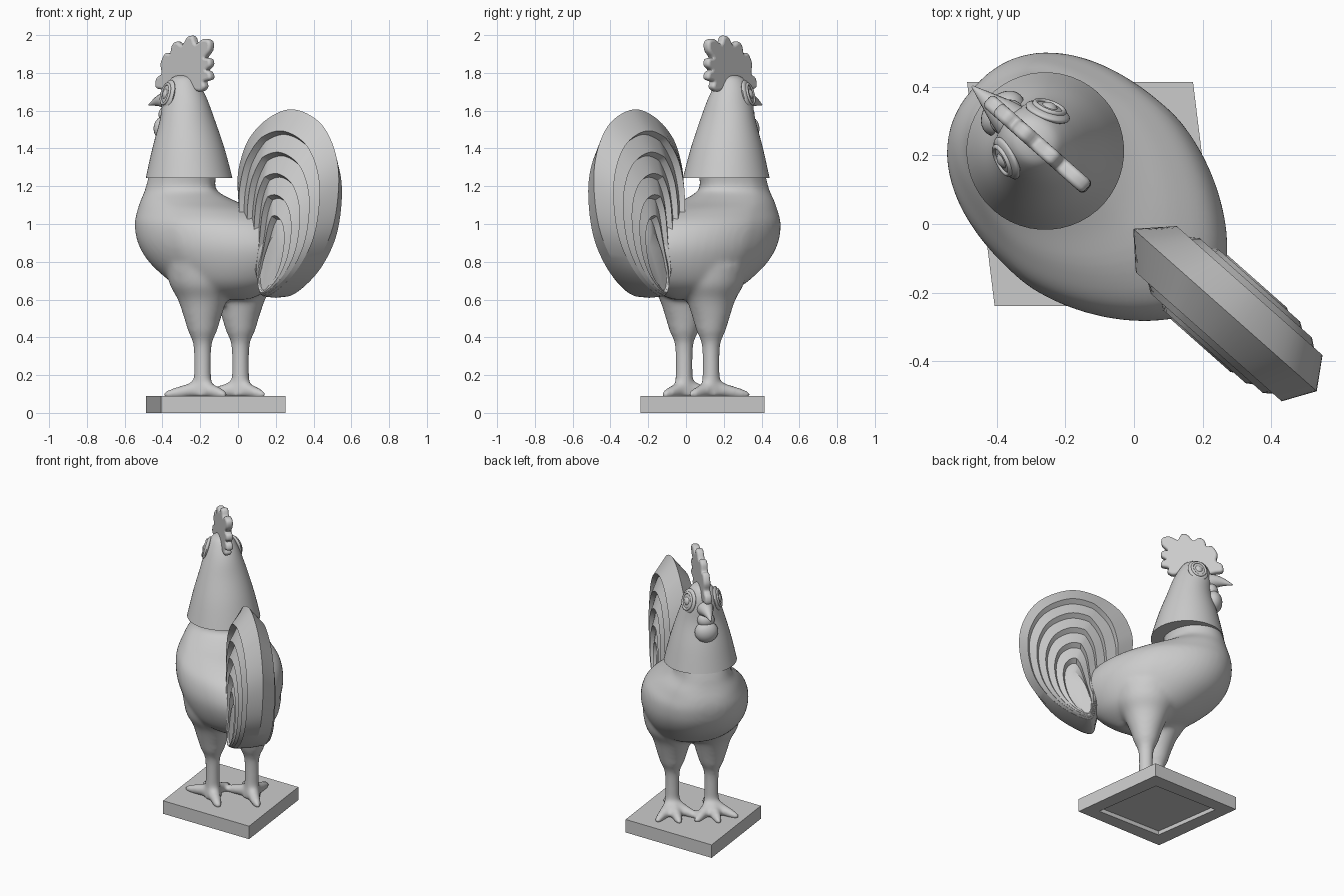
import bpy, bmesh, math
from mathutils import Vector, Matrix

if "Cube" in bpy.data.objects:
    bpy.data.objects.remove(bpy.data.objects["Cube"])

# Built in a local frame: +x = tail direction, y = sideways; then turned about z
TURN = Matrix.Rotation(math.radians(-41.5), 4, 'Z') @ Matrix.Translation((0, -0.012, 0))


def finish(name, bm, angle=40):
    bmesh.ops.recalc_face_normals(bm, faces=bm.faces[:])
    me = bpy.data.meshes.new(name)
    bm.to_mesh(me)
    bm.free()
    ob = bpy.data.objects.new(name, me)
    bpy.context.collection.objects.link(ob)
    ob.matrix_world = TURN
    bpy.ops.object.select_all(action='DESELECT')
    ob.select_set(True)
    bpy.context.view_layer.objects.active = ob
    if angle:
        bpy.ops.object.shade_smooth_by_angle(angle=math.radians(angle))
    return ob


def spline(pts, n=4, closed=False):
    """Catmull-Rom through tuples of any size."""
    out, m = [], len(pts)
    get = (lambda i: pts[i % m]) if closed else (lambda i: pts[max(0, min(m - 1, i))])
    for i in range(m if closed else m - 1):
        for k in range(n):
            t = k / n
            out.append(tuple(0.5 * (2 * b + (c - a) * t + (2 * a - 5 * b + 4 * c - d) * t * t
                                    + (3 * b - a - 3 * c + d) * t ** 3)
                             for a, b, c, d in zip(get(i - 1), get(i), get(i + 1), get(i + 2))))
    return out if closed else out + [tuple(pts[-1])]


def skin(bm, rings, caps=True):
    vs = [[bm.verts.new(p) for p in r] for r in rings]
    n = len(vs[0])
    for a, b in zip(vs, vs[1:]):
        for i in range(n):
            bm.faces.new((a[i], a[(i + 1) % n], b[(i + 1) % n], b[i]))
    if caps:
        bm.faces.new(vs[0])
        bm.faces.new(vs[-1])


def loft(bm, rows, y=0, front=2.0, rear=2.0, seg=48):
    """Horizontal sections (z, front x, rear x, half width); front/rear = squareness."""
    rings = []
    for z, f, r, b in spline(rows):
        ring = []
        for i in range(seg):
            a = 2 * math.pi * i / seg
            c, s = math.cos(a), math.sin(a)
            p = rear if c > 0 else front
            ring.append(((f + r) / 2 + (r - f) / 2 * math.copysign(abs(c) ** (2 / p), c),
                         y + b * math.copysign(abs(s) ** (2 / p), s), z))
        rings.append(ring)
    skin(bm, rings)


def sweep(bm, rows, seg=16):
    """Tapered tube through (x, y, z, radius)."""
    pts, rings = spline(rows), []
    for i, p in enumerate(pts):
        d = Vector(pts[min(i + 1, len(pts) - 1)][:3]) - Vector(pts[max(i - 1, 0)][:3])
        q = d.to_track_quat('Z', 'Y')
        rings.append([Vector(p[:3]) + q @ Vector((p[3] * math.cos(2 * math.pi * k / seg),
                                                  p[3] * math.sin(2 * math.pi * k / seg), 0))
                      for k in range(seg)])
    skin(bm, rings)


def ball(bm, mat, size):
    bmesh.ops.create_uvsphere(bm, u_segments=28, v_segments=16, radius=1,
                              matrix=mat @ Matrix.Diagonal((*size, 1)))


# Diamond-shaped plinth with a recess underneath
bm = bmesh.new()
skin(bm, [[(-0.64, 0, z), (-0.146, -0.437, z), (0.348, 0, z), (-0.146, 0.437, z)] for z in (0, 0.09)])
bmesh.ops.recalc_face_normals(bm, faces=bm.faces[:])
under = min(bm.faces, key=lambda f: f.calc_center_median().z)
bmesh.ops.inset_region(bm, faces=[under], thickness=0.13)
bmesh.ops.inset_region(bm, faces=[under], thickness=0.004, depth=-0.025)
finish("plinth", bm, 0)

# Body, legs and feet fused into one smooth form: square chest, tapered rear
bm = bmesh.new()
loft(bm, [(0.60, -0.17, 0.08, 0.08), (0.64, -0.28, 0.17, 0.18), (0.70, -0.39, 0.25, 0.25),
          (0.80, -0.52, 0.31, 0.305), (0.90, -0.59, 0.32, 0.33), (1.00, -0.615, 0.26, 0.32),
          (1.07, -0.61, 0.12, 0.275), (1.12, -0.595, -0.05, 0.235), (1.17, -0.58, -0.17, 0.19),
          (1.21, -0.57, -0.19, 0.175), (1.30, -0.54, -0.17, 0.17)], front=2.3, rear=1.65)
for side in (-1, 1):
    x, y = -0.106 + 0.028 * side, 0.12 * side
    loft(bm, [(z, x - r, x + r, r * 0.93 if z > 0.55 else r) for z, r in
              ((0.085, 0.06), (0.13, 0.052), (0.2, 0.046), (0.36, 0.049), (0.43, 0.076),
               (0.5, 0.097), (0.6, 0.135), (0.68, 0.18), (0.78, 0.20))], y=y, seg=24)
    for ang, length in ((180, 0.21), (138, 0.21), (222, 0.21), (0, 0.17)):
        c, s = math.cos(math.radians(ang)), math.sin(math.radians(ang))
        sweep(bm, [(x + c * length * t, y + s * length * t, z, r) for t, z, r in
                   ((0, 0.135, 0.047), (0.4, 0.115, 0.038), (0.8, 0.1, 0.028), (1, 0.093, 0.014))])
body = finish("body_and_legs", bm)
rm = body.modifiers.new("fuse", 'REMESH')
rm.mode, rm.voxel_size, rm.use_smooth_shade = 'VOXEL', 0.013, True
sm = body.modifiers.new("blend", 'SMOOTH')
sm.factor, sm.iterations = 0.5, 14

# Neck cape with a sharp lower rim, running up into the head
bm = bmesh.new()
loft(bm, [(1.243, -0.565, -0.105, 0.23), (1.40, -0.53, -0.15, 0.193), (1.55, -0.49, -0.205, 0.15),
          (1.65, -0.485, -0.24, 0.118), (1.72, -0.475, -0.275, 0.092), (1.77, -0.445, -0.31, 0.06),
          (1.79, -0.40, -0.35, 0.015)])
finish("neck_and_head", bm)

# Beak
bm = bmesh.new()
sweep(bm, [(-0.44, 0, 1.645, 0.06), (-0.50, 0, 1.655, 0.046), (-0.555, 0, 1.65, 0.027),
           (-0.62, 0, 1.63, 0.003)])
finish("beak", bm)

# Rounded wattle below the beak
bm = bmesh.new()
ball(bm, Matrix.Translation((-0.50, 0, 1.505)), (0.055, 0.075, 0.07))
ball(bm, Matrix.Translation((-0.485, 0, 1.58)), (0.045, 0.055, 0.05))
finish("wattle", bm)

# Eyes: bulging socket, raised ring and domed centre
bm = bmesh.new()
for side in (-1, 1):
    rot = Matrix.Translation((-0.405, 0.09 * side, 1.685)) @ Matrix.Rotation(math.radians(22 * side), 4, 'Z') \
        @ Matrix.Rotation(math.radians(14 * side), 4, 'X')
    ball(bm, rot, (0.068, 0.02, 0.08))
    ball(bm, rot, (0.03, 0.03, 0.034))
    rings = [[rot @ Vector(((0.044 + 0.008 * math.cos(a)) * math.cos(b), side * 0.015 + 0.008 * math.sin(a),
                            (0.054 + 0.008 * math.cos(a)) * math.sin(b)))
              for a in [k * math.pi / 5 for k in range(10)]]
             for b in [k * math.pi / 16 for k in range(33)]]
    skin(bm, rings, caps=False)
bmesh.ops.remove_doubles(bm, verts=bm.verts[:], dist=1e-5)
finish("eyes", bm)

# Comb: lobed plate with rounded edges
comb = [(-0.44, 1.70), (-0.51, 1.715), (-0.555, 1.725), (-0.55, 1.77), (-0.515, 1.795), (-0.52, 1.85),
        (-0.49, 1.90), (-0.455, 1.90), (-0.44, 1.945), (-0.41, 1.962), (-0.37, 1.945), (-0.335, 1.985),
        (-0.30, 1.99), (-0.275, 1.95), (-0.225, 1.975), (-0.18, 1.965), (-0.18, 1.92), (-0.215, 1.88),
        (-0.18, 1.87), (-0.175, 1.84), (-0.205, 1.815), (-0.18, 1.80), (-0.175, 1.77), (-0.22, 1.755),
        (-0.215, 1.725), (-0.25, 1.705), (-0.33, 1.72)]
cu = bpy.data.curves.new("comb", 'CURVE')
cu.dimensions, cu.fill_mode = '2D', 'BOTH'
cu.extrude, cu.bevel_depth, cu.bevel_resolution, cu.offset = 0.008, 0.015, 3, -0.011
outline = spline(comb, 4, True)
sp = cu.splines.new('POLY')
sp.points.add(len(outline) - 1)
for p, (x, z) in zip(sp.points, outline):
    p.co = (x, z, 0, 1)
sp.use_cyclic_u = True
ob = bpy.data.objects.new("comb", cu)
bpy.context.collection.objects.link(ob)
ob.matrix_world = TURN @ Matrix.Rotation(math.pi / 2, 4, 'X')

# Tail: nested sickle feathers as stepped rings on both sides of a sharp ridge
rim = spline([(0.265, 0.61), (0.40, 0.66), (0.56, 0.79), (0.68, 0.98), (0.723, 1.22), (0.69, 1.40),
              (0.585, 1.54), (0.40, 1.607), (0.225, 1.56), (0.087, 1.45), (0.02, 1.31), (0.008, 1.20),
              (0.025, 1.10), (0.10, 0.96), (0.195, 0.82), (0.23, 0.70)], 6, True)
n = len(rim)
angles = [2 * math.pi * i / n for i in range(n)]
core = [(0.335 + 0.05 * math.sin(a) - 0.045 * math.cos(a), 0.80 - 0.15 * math.cos(a)) for a in angles]
steps = [(0, 0, 0)]                     # (inset, half thickness, groove depth)
for t, w in ((0.17, 0.09), (0.34, 0.108), (0.51, 0.12), (0.68, 0.125), (0.85, 0.12)):
    steps += [(t, w, 0), (t + 0.03, w, 0.035)]
steps.append((1, 0.11, 0))
bm = bmesh.new()
for side in (-1, 1):
    rings = []
    for t, w, g in steps:
        ring = []
        for o, c, a in zip(rim, core, angles):
            k = t + t * (1 - t) * max(0, -math.sin(a))      # deeper inset on the body side
            ring.append((o[0] + (c[0] - o[0]) * k, side * (w - g * (1 - math.cos(a)) / 2),
                         o[1] + (c[1] - o[1]) * k))
        rings.append(ring)
    skin(bm, rings, caps=False)
    bm.verts.ensure_lookup_table()
    bm.faces.new(bm.verts[-n:])
bmesh.ops.remove_doubles(bm, verts=bm.verts[:], dist=1e-5)
finish("tail", bm, 25)
